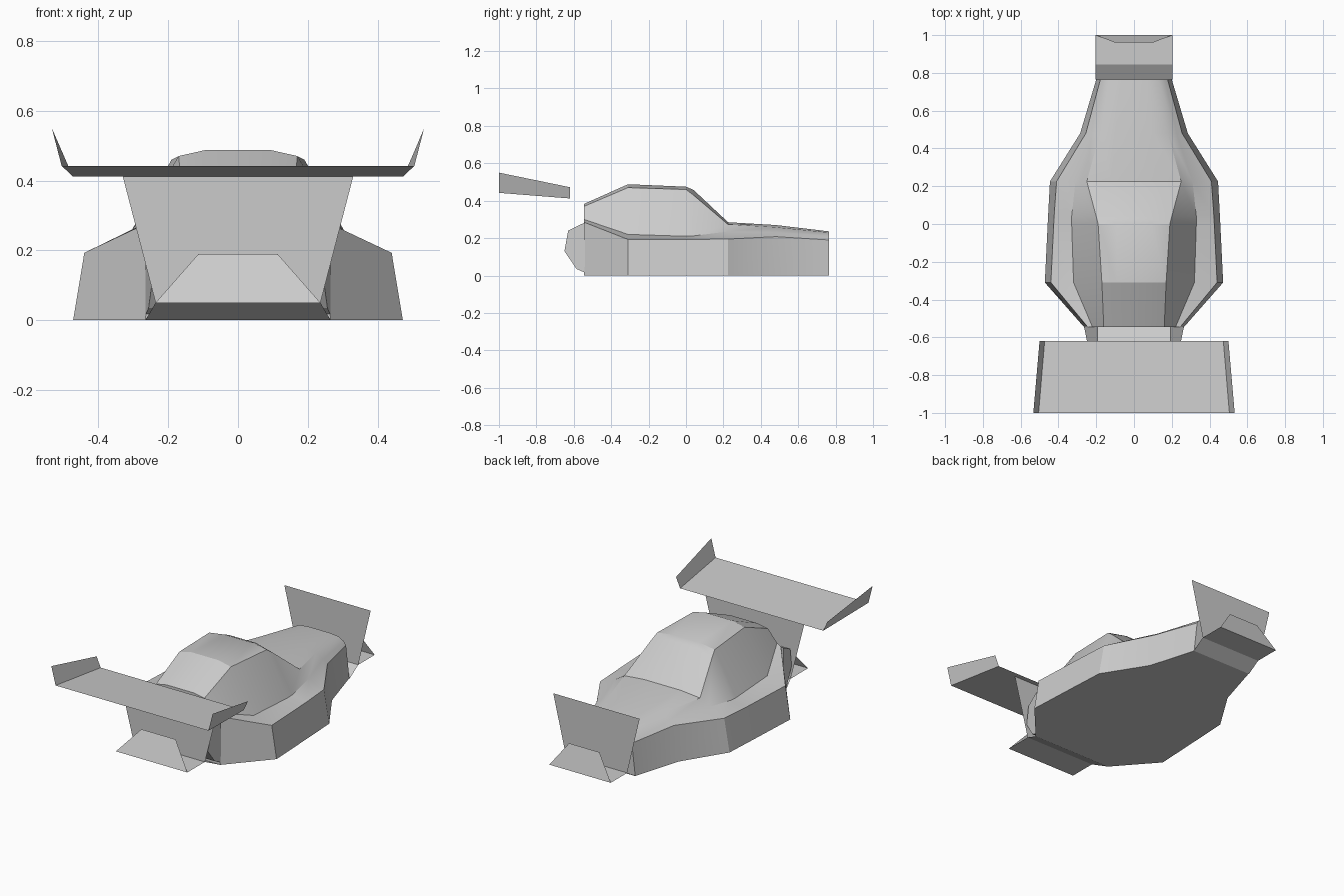
import bpy
import math

cube = bpy.data.objects.get("Cube")
if cube:
    bpy.data.objects.remove(cube, do_unlink=True)

# single flat colour
grey = bpy.data.materials.new("body_grey")
grey.use_nodes = True
colour = (0.6, 0.6, 0.6, 1.0)
grey.diffuse_color = colour
grey.node_tree.nodes["Principled BSDF"].inputs["Base Color"].default_value = colour


def make(name, verts, faces, smooth=False):
    mesh = bpy.data.meshes.new(name)
    mesh.from_pydata(verts, [], faces)
    mesh.update()
    mesh.materials.append(grey)
    obj = bpy.data.objects.new(name, mesh)
    bpy.context.collection.objects.link(obj)
    bpy.ops.object.select_all(action='DESELECT')
    obj.select_set(True)
    bpy.context.view_layer.objects.active = obj
    bpy.ops.object.mode_set(mode='EDIT')
    bpy.ops.mesh.select_all(action='SELECT')
    bpy.ops.mesh.normals_make_consistent(inside=False)
    bpy.ops.object.mode_set(mode='OBJECT')
    if smooth:
        bpy.ops.object.shade_smooth_by_angle(angle=math.radians(25))
    return obj


def sheet(name, rows):
    """Symmetric folded sheet from rows of (half_width, y, z)."""
    verts = [(s * w, y, z) for w, y, z in rows for s in (-1, 1)]
    faces = [(2 * i, 2 * i + 1, 2 * i + 3, 2 * i + 2) for i in range(len(rows) - 1)]
    return make(name, verts, faces)


def loft(name, sections, smooth):
    """Closed solid through (y, half profile) cross-sections, mirrored in x."""
    verts, faces = [], []
    for y, half in sections:
        ring = list(half) + [(-x, z) for x, z in reversed(half)]
        verts += [(x, y, z) for x, z in ring]
    n = 2 * len(sections[0][1])
    for i in range(len(sections) - 1):
        for j in range(n):
            k = (j + 1) % n
            faces.append((i * n + j, i * n + k, (i + 1) * n + k, (i + 1) * n + j))
    faces.append(tuple(range(n)))
    faces.append(tuple(range(len(verts) - n, len(verts))))
    return make(name, verts, faces, smooth)


# body shell: sill, shoulder, cabin foot, cabin edge, crown
loft("body_shell", [
    (-0.545, [(0.265, 0), (0.245, 0.285), (0.22, 0.3), (0.16, 0.37), (0.09, 0.383)]),
    (-0.31, [(0.472, 0), (0.44, 0.193), (0.32, 0.22), (0.17, 0.47), (0.09, 0.488)]),
    (0.0, [(0.457, 0), (0.425, 0.193), (0.33, 0.21), (0.19, 0.46), (0.09, 0.475)]),
    (0.04, [(0.455, 0), (0.423, 0.193), (0.33, 0.212), (0.2, 0.43), (0.09, 0.458)]),
    (0.225, [(0.445, 0), (0.41, 0.195), (0.31, 0.235), (0.25, 0.273), (0.12, 0.285)]),
    (0.48, [(0.285, 0), (0.255, 0.208), (0.225, 0.23), (0.18, 0.258), (0.1, 0.27)]),
    (0.765, [(0.2, 0), (0.178, 0.19), (0.165, 0.21), (0.13, 0.23), (0.07, 0.236)]),
], True)

# end plates: ramp from the floor, shelf, and upright lip; tall panel above the ramp
sheet("front_shelf", [(0.265, -0.545, 0), (0.236, -0.65, 0.05),
                      (0.236, -0.815, 0.05), (0.113, -0.75, 0.19)])
sheet("front_panel", [(0.236, -0.65, 0.05), (0.33, -0.65, 0.412)])
sheet("back_shelf", [(0.203, 0.765, 0), (0.203, 0.845, 0.05),
                     (0.203, 1.0, 0.05), (0.1, 0.96, 0.19)])
sheet("back_panel", [(0.203, 0.845, 0.05), (0.285, 0.845, 0.395)])

# cheek blocks joining the body to the front panel
outline = [(-0.54, 0.015), (-0.585, 0.035), (-0.65, 0.13), (-0.63, 0.24), (-0.54, 0.284)]
n = len(outline)
for side, label in ((1, "left"), (-1, "right")):
    outer = [(side * (0.265 + 0.2 * (y + 0.54)), y, z) for y, z in outline]
    inner = [(side * 0.19, y, z) for y, z in outline]
    sides = [(i, (i + 1) % n, n + (i + 1) % n, n + i) for i in range(n)]
    make(label + "_cheek", outer + inner,
         sides + [tuple(range(n)), tuple(range(n, 2 * n))])

# wide wing with flared end fins
wing_rows = []
for y, w, low, high, out in ((-1.0, 0.505, 0.442, 0.55, 0.533),
                             (-0.62, 0.473, 0.412, 0.472, 0.5)):
    wing_rows += [(-out, y, high), (-w, y, low), (w, y, low), (out, y, high)]
make("front_wing", wing_rows, [(i, i + 1, i + 5, i + 4) for i in range(3)])
